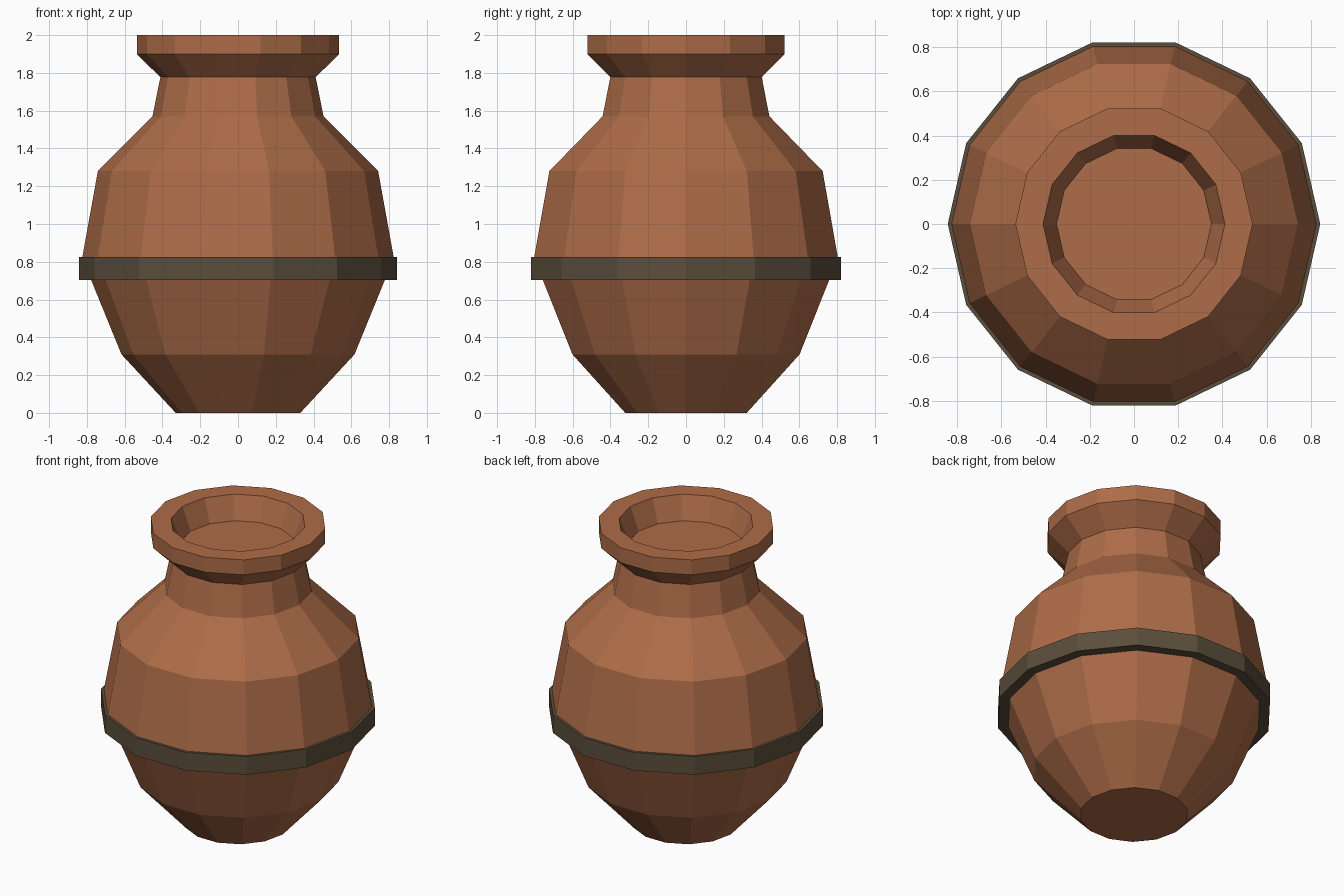
import bpy, bmesh
from math import cos, sin, tau

if "Cube" in bpy.data.objects:
    bpy.data.objects.remove(bpy.data.objects["Cube"])

SIDES = 14


def lathe(name, profile, color, closed=False):
    """Revolve an (r, z) profile around z; open profiles get end caps."""
    bm = bmesh.new()
    rings = [[bm.verts.new((r * cos(tau * i / SIDES), r * sin(tau * i / SIDES), z))
              for i in range(SIDES)] for r, z in profile]
    pairs = list(zip(rings, rings[1:]))
    if closed:
        pairs.append((rings[-1], rings[0]))
    else:
        bm.faces.new(rings[0])
        bm.faces.new(rings[-1])
    for a, b in pairs:
        for i in range(SIDES):
            j = (i + 1) % SIDES
            bm.faces.new((a[i], a[j], b[j], b[i]))
    bmesh.ops.recalc_face_normals(bm, faces=bm.faces)
    mesh = bpy.data.meshes.new(name)
    bm.to_mesh(mesh)
    bm.free()
    mat = bpy.data.materials.new(name + "_material")
    mat.diffuse_color = color
    mat.use_nodes = True
    mat.node_tree.nodes["Principled BSDF"].inputs["Base Color"].default_value = mat.diffuse_color
    mesh.materials.append(mat)
    obj = bpy.data.objects.new(name, mesh)
    bpy.context.collection.objects.link(obj)
    return obj


# Clay body: foot, belly, shoulder, neck, flared rim and shallow mouth
lathe("vase_body", [
    (0.33, 0.0), (0.617, 0.31), (0.825, 0.82), (0.742, 1.28),
    (0.453, 1.57), (0.411, 1.777), (0.536, 1.90), (0.536, 2.0),
    (0.411, 2.0), (0.35, 1.85),
], (0.42, 0.15, 0.065, 1))

# Dark band around the belly
lathe("belly_band", [
    (0.76, 0.704), (0.842, 0.704), (0.842, 0.825), (0.80, 0.825),
], (0.105, 0.075, 0.045, 1), closed=True)
